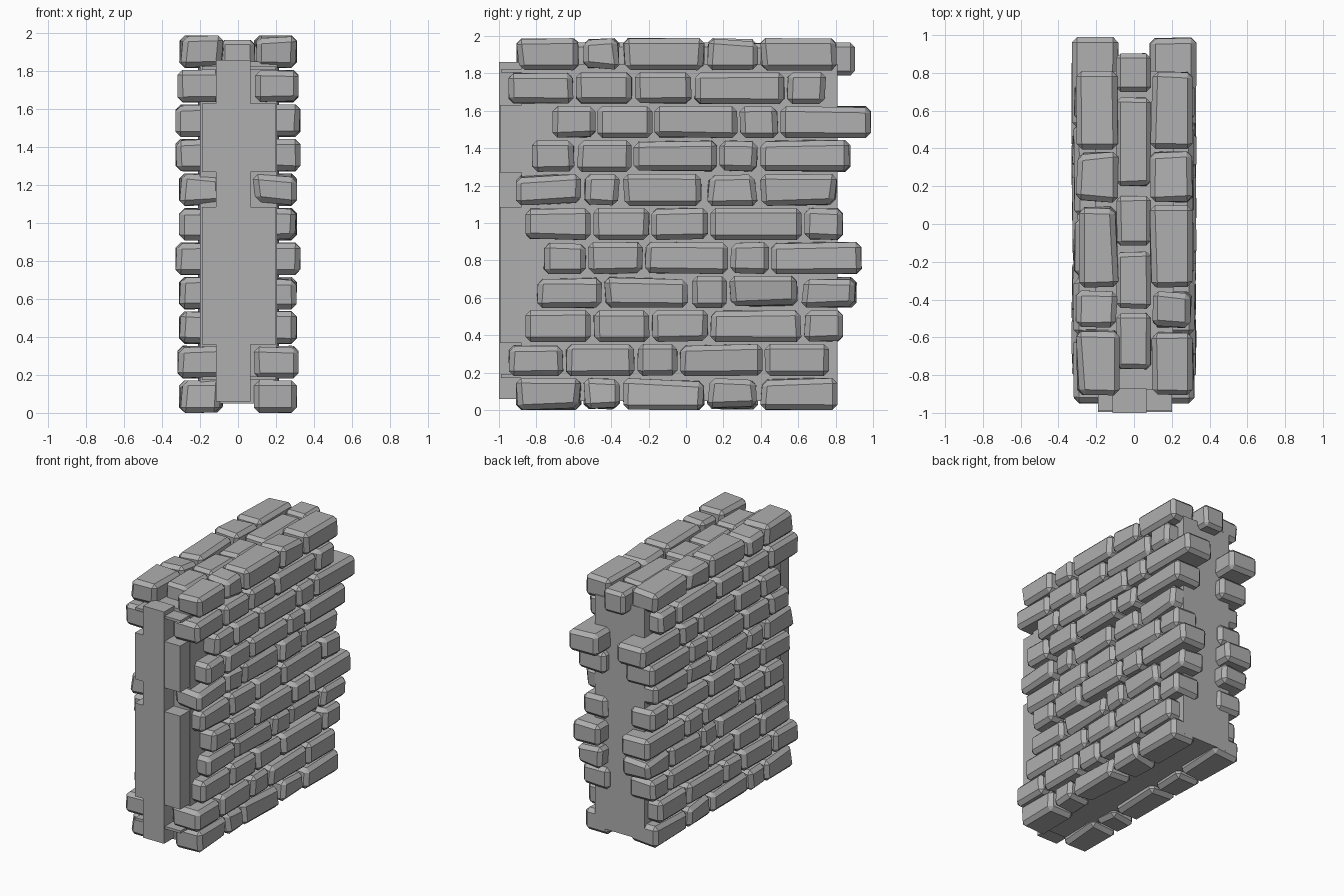
import bpy, bmesh, random
from mathutils import Vector

if "Cube" in bpy.data.objects:
    bpy.data.objects.remove(bpy.data.objects["Cube"])

random.seed(7)
mat = bpy.data.materials.new("stone grey")
mat.diffuse_color = (0.43, 0.43, 0.43, 1)
mat.use_nodes = True
mat.node_tree.nodes["Principled BSDF"].inputs["Base Color"].default_value = mat.diffuse_color


def finish(name, bm):
    bmesh.ops.recalc_face_normals(bm, faces=bm.faces[:])
    me = bpy.data.meshes.new(name)
    bm.to_mesh(me)
    bm.free()
    me.materials.append(mat)
    ob = bpy.data.objects.new(name, me)
    bpy.context.collection.objects.link(ob)
    return ob


def add_box(bm, x0, x1, y0, y1, z0, z1, wear=0.0, chamfer=0.0):
    """Box with corners worn inwards at random, then chamfered."""
    part = bmesh.new()
    bmesh.ops.create_cube(part, size=1)
    lo, hi = Vector((x0, y0, z0)), Vector((x1, y1, z1))
    for v in part.verts:
        for i in range(3):
            inset = random.uniform(0, wear) * random.choice((0, 1))
            v.co[i] = hi[i] - inset if v.co[i] > 0 else lo[i] + inset
    if chamfer:
        bmesh.ops.bevel(part, geom=part.edges[:], offset=chamfer, segments=1,
                        profile=0.5, affect='EDGES')
    tmp = bpy.data.meshes.new("tmp")
    part.to_mesh(tmp)
    part.free()
    bm.from_mesh(tmp)
    bpy.data.meshes.remove(tmp)


# Brick courses: joints along y, start of each course and outer face
A = [0, .36, .57, 1.02, 1.305, 1.73]
B = [0, .36, .675, .99, 1.49, 1.71]
C = [0, .24, .545, 1.0, 1.22, 1.715]
D = [0, .305, .69, .915, 1.37, 1.725]
E = [0, .36, .82, 1.03, 1.415, 1.725]
courses = [(A, -.91, .31), (D, -.95, .32), (B, -.86, .31), (E, -.80, .31),
           (C, -.765, .33), (B, -.86, .31), (A, -.91, .31), (C, -.825, .33),
           (C, -.715, .33), (B, -.95, .32), (A, -.91, .31)]
PITCH = 0.1817
for k, (joints, start, out) in enumerate(courses):
    z0 = k * PITCH
    worn = joints is A or joints is E
    for side, label in ((1, "right"), (-1, "left")):
        bm = bmesh.new()
        for a, b in zip(joints, joints[1:]):
            inner = 0.085 + random.uniform(-.01, .015)
            xs = sorted((side * inner, side * out))
            add_box(bm, *xs, start + a, start + b - .01, z0, z0 + .172,
                    wear=0.024 if worn else 0.012, chamfer=0.028)
        finish("%s_brick_course_%d" % (label, k + 1), bm)

# Middle bricks along the top of the wall
bm = bmesh.new()
for y0, y1 in ((-.77, -.47), (-.45, -.145), (-.115, .155), (.20, .67), (.70, .91)):
    add_box(bm, -.095, .09, y0, y1, 1.79, 1.965, wear=.01, chamfer=.024)
finish("top_middle_bricks", bm)

# Mortar core, slightly narrower at the front
bm = bmesh.new()
add_box(bm, -.20, .205, -.88, .81, .05, 1.85)
for v in bm.verts:
    if v.co.y > 0:
        v.co.x *= 1.05
finish("mortar_core", bm)

# Front mortar face, notched round the long corner bricks
bm = bmesh.new()
add_box(bm, -.115, .065, -1.0, -.87, .06, 1.86)
for z0, z1 in ((.36, 1.085), (1.27, 1.63)):
    add_box(bm, -.19, -.115, -.995, -.87, z0, z1)
    add_box(bm, .065, .20, -.995, -.87, z0, z1)
for z in (.172, 1.805):                      # thin joints between corner bricks
    add_box(bm, -.19, .20, -.99, -.87, z, z + .02)
finish("mortar_front_face", bm)
